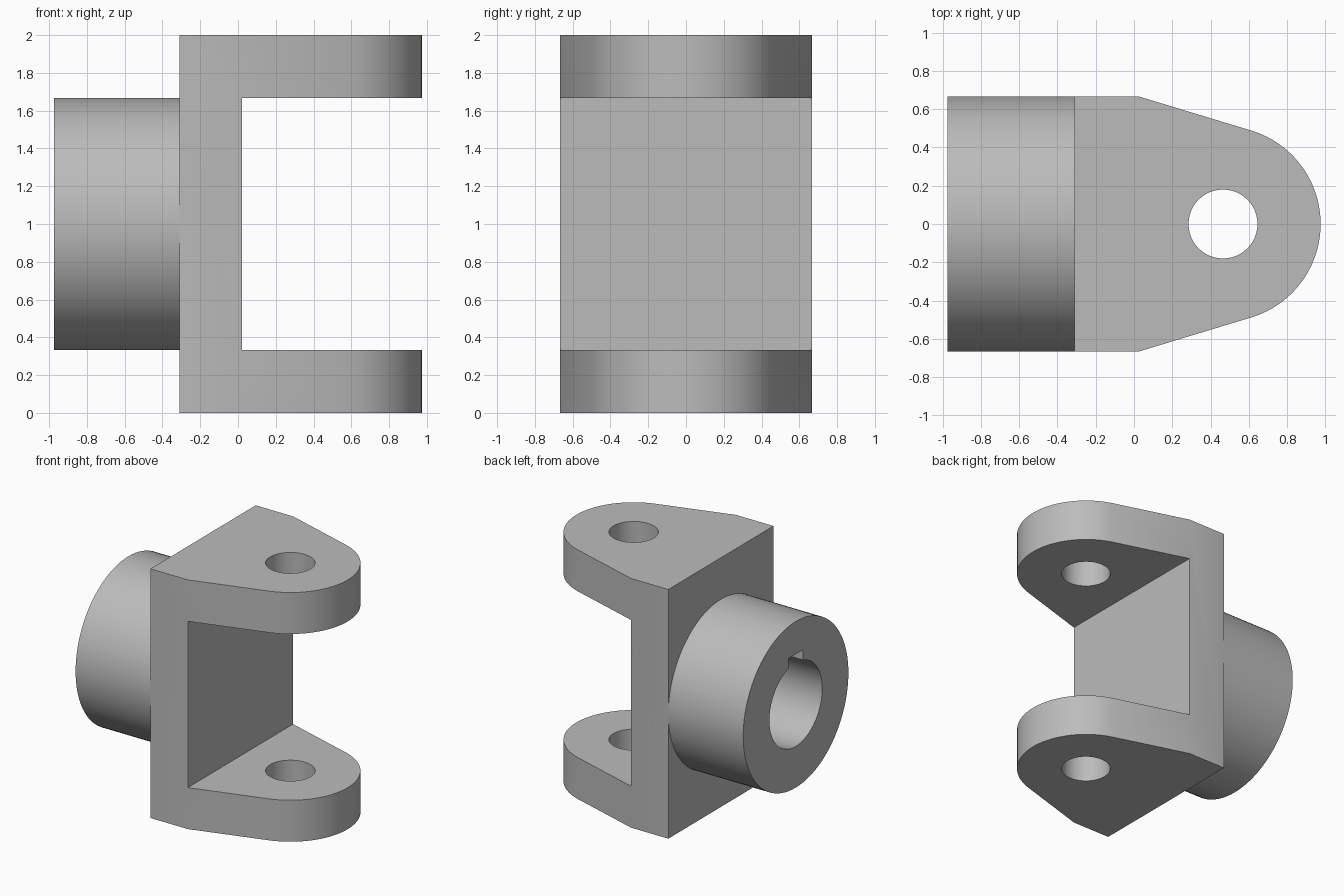
import bpy, bmesh
from math import sin, cos, atan2, pi, radians
from mathutils import Matrix

scene = bpy.context.scene
if "Cube" in bpy.data.objects:
    bpy.data.objects.remove(bpy.data.objects["Cube"], do_unlink=True)

steel = bpy.data.materials.new("plain_grey_metal")
steel.use_nodes = True
GREY = (0.5, 0.5, 0.5, 1)
steel.diffuse_color = GREY
steel.node_tree.nodes["Principled BSDF"].inputs["Base Color"].default_value = GREY


def arc(cx, cy, r, start, end, steps):
    """Points along a circular arc, both ends included."""
    angles = [start + (end - start) * i / steps for i in range(steps + 1)]
    return [(cx + r * cos(a), cy + r * sin(a)) for a in angles]


def prism(name, outline, low, high, turn=None):
    """Extrude a counter-clockwise outline along z, then optionally turn it."""
    bm = bmesh.new()
    base = bm.faces.new([bm.verts.new((x, y, low)) for x, y in outline])
    top = bmesh.ops.extrude_face_region(bm, geom=[base])["geom"]
    verts = [v for v in top if isinstance(v, bmesh.types.BMVert)]
    bmesh.ops.translate(bm, verts=verts, vec=(0, 0, high - low))
    if turn:
        bmesh.ops.transform(bm, matrix=turn, verts=bm.verts)
    bmesh.ops.recalc_face_normals(bm, faces=bm.faces)
    mesh = bpy.data.meshes.new(name)
    bm.to_mesh(mesh)
    bm.free()
    obj = bpy.data.objects.new(name, mesh)
    scene.collection.objects.link(obj)
    mesh.materials.append(steel)
    return obj


def cut(obj, cutter):
    """Subtract the cutter, apply, and remove it."""
    cutter.hide_render = True
    mod = obj.modifiers.new("cut", "BOOLEAN")
    mod.operation, mod.solver, mod.object = "DIFFERENCE", "EXACT", cutter
    bpy.ops.object.select_all(action="DESELECT")
    bpy.context.view_layer.objects.active = obj
    obj.select_set(True)
    bpy.ops.object.modifier_apply(modifier=mod.name)
    bpy.data.objects.remove(cutter, do_unlink=True)


def smooth(obj):
    bpy.ops.object.select_all(action="DESELECT")
    bpy.context.view_layer.objects.active = obj
    obj.select_set(True)
    bpy.ops.object.shade_smooth_by_angle(angle=radians(30))


HALF, BACK, WEB, END = 0.667, -0.31, 0.022, 0.975
PIN_X, EAR_R, EAR_T = 0.465, 0.51, 0.333

# Fork: tapering rounded outline, slotted between the ears and drilled for a pin
slope = atan2(0.6, 0.177)
outline = [(BACK, -HALF), (WEB, -HALF)]
outline += arc(PIN_X, 0, EAR_R, -slope, slope, 40)
outline += [(WEB, HALF), (BACK, HALF)]
fork = prism("fork", outline, 0, 2)
slot = [(WEB, -1), (2, -1), (2, 1), (WEB, 1)]
cut(fork, prism("slot_cutter", slot, EAR_T, 2 - EAR_T))
cut(fork, prism("pin_cutter", arc(PIN_X, 0, 0.18, 0, 2 * pi, 48)[:-1], -1, 3))
smooth(fork)

# Hub: tube along x whose bore has a square keyway at the top
along_x = Matrix(((0, 0, 1, 0), (1, 0, 0, 0), (0, 1, 0, 1), (0, 0, 0, 1)))
hub = prism("hub", arc(0, 0, HALF, 0, 2 * pi, 96)[:-1], -END, BACK, along_x)
BORE, KEY, KEY_TOP = 0.335, 0.09, 0.405
edge = atan2((BORE**2 - KEY**2) ** 0.5, KEY)
bore = arc(0, 0, BORE, pi - edge, 2 * pi + edge, 72)
bore += [(KEY, KEY_TOP), (-KEY, KEY_TOP)]
cut(hub, prism("bore_cutter", bore, -2, 1, along_x))
smooth(hub)
